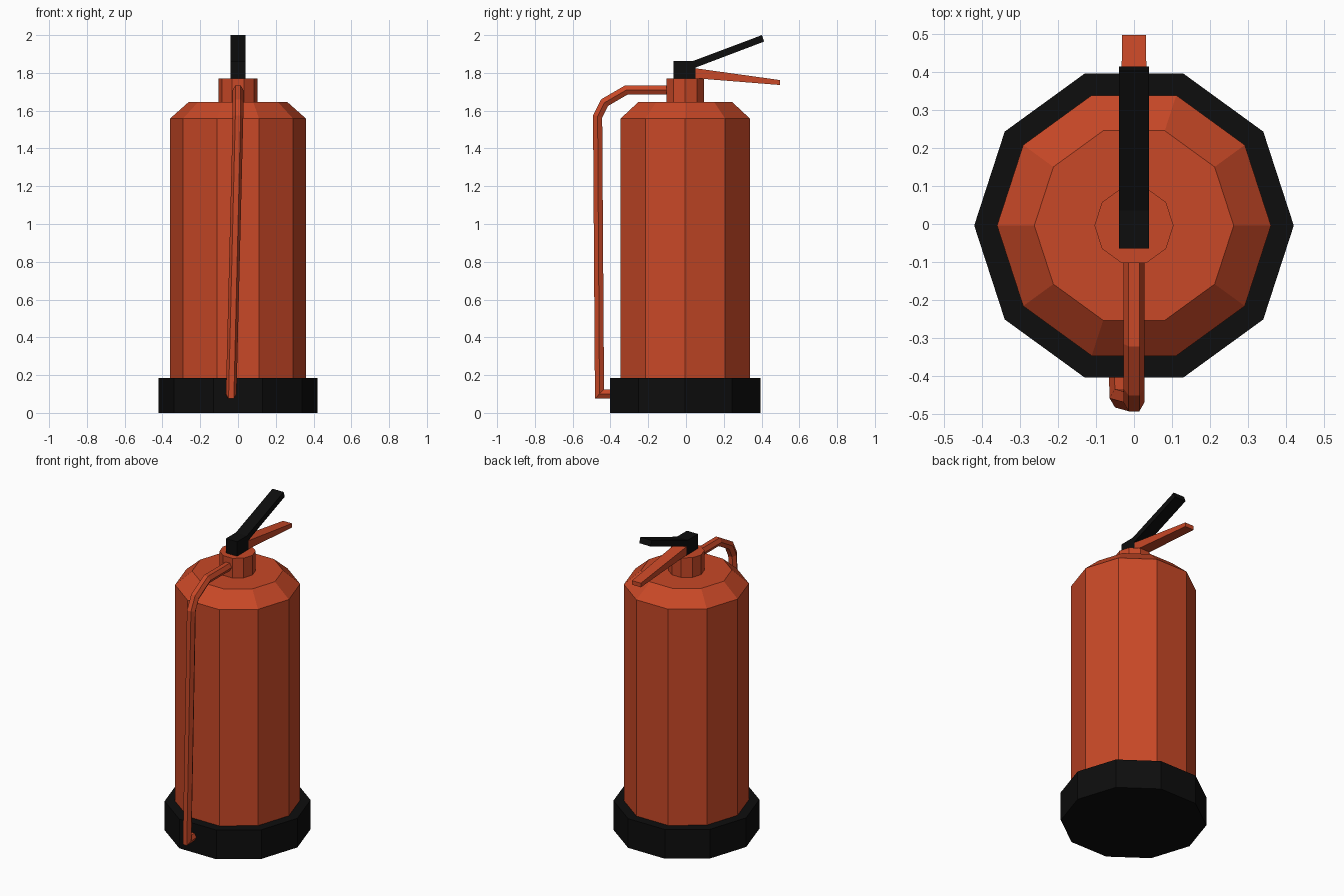
import bpy, bmesh, math
from mathutils import Vector

if "Cube" in bpy.data.objects:
    bpy.data.objects.remove(bpy.data.objects["Cube"])


def material(name, color):
    m = bpy.data.materials.new(name)
    m.diffuse_color = (*color, 1)
    m.use_nodes = True
    m.node_tree.nodes["Principled BSDF"].inputs["Base Color"].default_value = m.diffuse_color
    return m


RED = material("red paint", (0.58, 0.065, 0.02))
BLACK = material("black plastic", (0.004, 0.004, 0.004))
CY = -0.004  # tank axis, slightly off the model centre


def finish(name, bm, mat):
    bmesh.ops.recalc_face_normals(bm, faces=bm.faces)
    me = bpy.data.meshes.new(name)
    bm.to_mesh(me)
    bm.free()
    me.materials.append(mat)
    ob = bpy.data.objects.new(name, me)
    bpy.context.collection.objects.link(ob)
    return ob


def skin(bm, rings, cap_start, cap_end):
    """Join successive rings of points with quads, optionally capped."""
    rows = [[bm.verts.new(p) for p in ring] for ring in rings]
    n = len(rows[0])
    for a, b in zip(rows, rows[1:]):
        for i in range(n):
            j = (i + 1) % n
            bm.faces.new((a[i], a[j], b[j], b[i]))
    if cap_start:
        bm.faces.new(rows[0][::-1])
    if cap_end:
        bm.faces.new(rows[-1])


def lathe(name, profile, mat, cap_start=False, cap_end=False, sides=10):
    bm = bmesh.new()
    angles = [math.tau * i / sides for i in range(sides)]
    skin(bm, [[(r * math.cos(a), CY + r * math.sin(a), z) for a in angles]
              for r, z in profile], cap_start, cap_end)
    return finish(name, bm, mat)


def tube(name, path, radius, mat, sides=6):
    """Sweep a polygon along a path with mitred corners."""
    bm = bmesh.new()
    pts = [Vector(p) for p in path]
    side = Vector((1, 0, 0))
    rings = []
    for i, p in enumerate(pts):
        t_in = (p - pts[max(i - 1, 0)]).normalized() if i else (pts[1] - p).normalized()
        t_out = (pts[i + 1] - p).normalized() if i < len(pts) - 1 else t_in
        t = (t_in + t_out).normalized()
        normal = t.cross(side).normalized() / t.dot(t_in)
        rings.append([p + radius * (math.cos(a) * side + math.sin(a) * normal)
                      for a in (math.tau * k / sides for k in range(sides))])
    skin(bm, rings, True, True)
    return finish(name, bm, mat)


def plate(name, profile, half_width, mat):
    """Extrude a side profile of (y, z) points across x."""
    bm = bmesh.new()
    skin(bm, [[(x, y, z) for y, z in profile] for x in (-half_width, half_width)],
         True, True)
    return finish(name, bm, mat)


# Base boot, tank and neck
lathe("base_boot", [(0.42, 0), (0.42, 0.185), (0.36, 0.185)], BLACK, cap_start=True)
lathe("tank", [(0.36, 0.185), (0.36, 1.558), (0.262, 1.645), (0.104, 1.645)], RED)
lathe("neck", [(0.104, 1.645), (0.104, 1.77)], RED, cap_end=True)

# Valve block with the raised upper lever
plate("upper_lever", [(-0.065, 1.77), (0.05, 1.77), (0.05, 1.828), (0.414, 1.966),
                      (0.402, 2.0), (0.035, 1.862), (-0.065, 1.862)], 0.039, BLACK)

# Lower carrying handle, tapering towards its tip
handle = plate("lower_handle", [(0.045, 1.772), (0.497, 1.736),
                                (0.497, 1.762), (0.045, 1.825)], 0.038, RED)
for v in handle.data.vertices:
    if v.co.y > 0.3:
        v.co.x *= 0.82

# Hose from the neck down to the base
tube("hose", [(0, -0.09, 1.71), (0, -0.315, 1.71), (0, -0.432, 1.642),
              (0, -0.468, 1.57), (-0.036, -0.458, 0.1), (-0.038, -0.40, 0.1)],
     0.028, RED)
